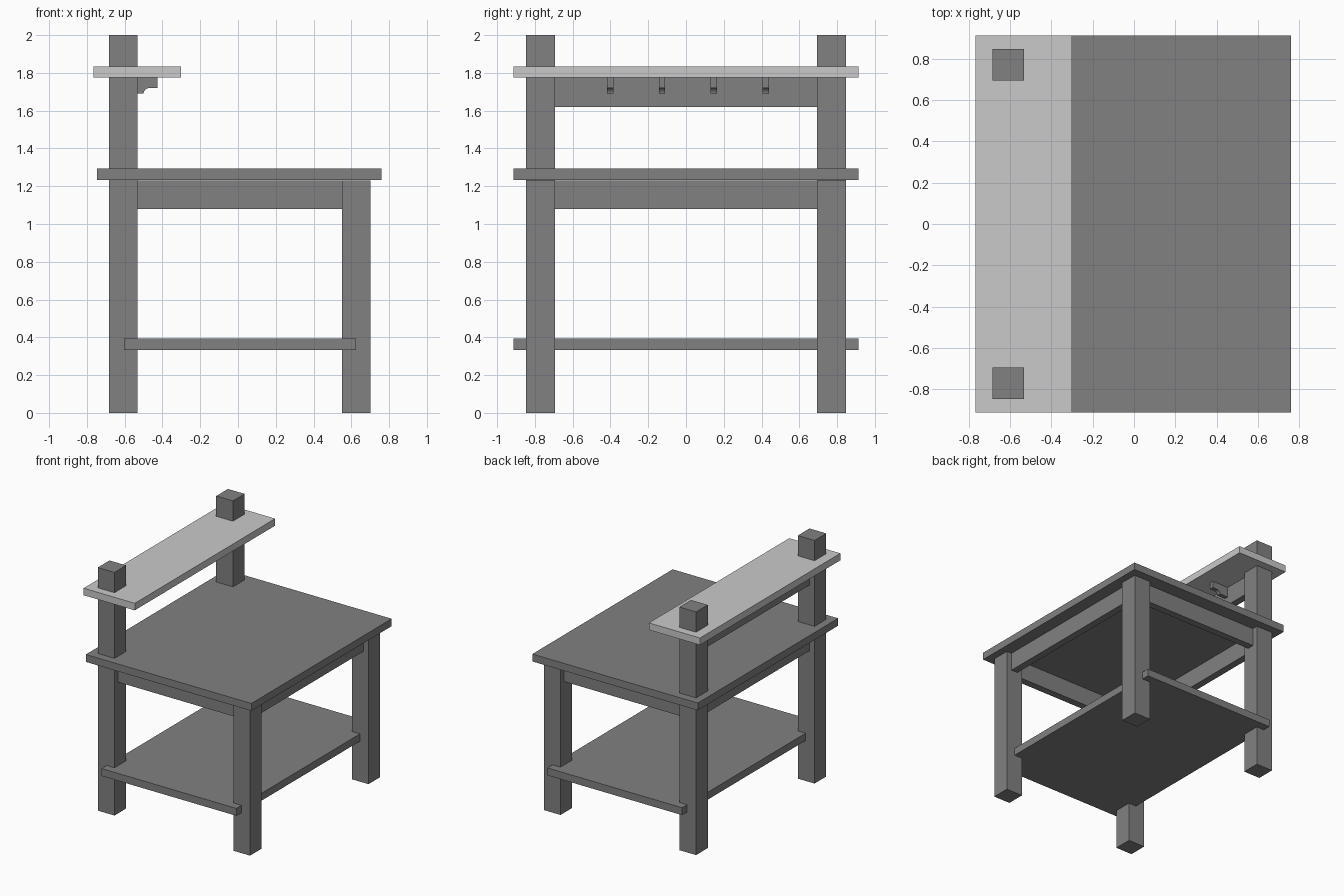
import bpy, bmesh, math

if "Cube" in bpy.data.objects:
    bpy.data.objects.remove(bpy.data.objects["Cube"])


def material(name, c):
    m = bpy.data.materials.new(name)
    m.diffuse_color = (c, c, c, 1)
    m.use_nodes = True
    m.node_tree.nodes["Principled BSDF"].inputs["Base Color"].default_value = m.diffuse_color
    return m


DARK = material("dark grey wood", 0.22)
LIGHT = material("light grey wood", 0.59)


def finish(name, bm, mat):
    bmesh.ops.recalc_face_normals(bm, faces=bm.faces[:])
    me = bpy.data.meshes.new(name)
    bm.to_mesh(me)
    bm.free()
    me.materials.append(mat)
    ob = bpy.data.objects.new(name, me)
    bpy.context.collection.objects.link(ob)
    return ob


def box(name, x, y, z, mat=DARK):
    bm = bmesh.new()
    bmesh.ops.create_cube(bm, size=1)
    for v in bm.verts:
        for i, (lo, hi) in enumerate((x, y, z)):
            v.co[i] = lo if v.co[i] < 0 else hi
    return finish(name, bm, mat)


BACK, FRONT = (-0.684, -0.532), (0.55, 0.702)   # leg spans along x
Y_IN, Y_OUT = 0.694, 0.846
WIDE = (-0.912, 0.912)

# Legs and side aprons on both sides
for s, side in ((-1, "near"), (1, "far")):
    y = sorted((s * Y_IN, s * Y_OUT))
    box(side + "_tall_post", BACK, y, (0, 2))
    box(side + "_short_leg", FRONT, y, (0, 1.23))
    box(side + "_side_apron", (BACK[1], FRONT[0]),
        sorted((s * 0.74, s * 0.80)), (1.08, 1.23))

# Long aprons centred on the legs
for name, cx, z0, z1 in (("back_apron", -0.608, 1.08, 1.23),
                         ("front_apron", 0.626, 1.08, 1.23),
                         ("shelf_rail", -0.608, 1.62, 1.777)):
    box(name, (cx - 0.03, cx + 0.03), (-Y_IN, Y_IN), (z0, z1))

# Boards
box("table_top", (-0.746, 0.76), WIDE, (1.232, 1.293))
box("lower_shelf", (-0.603, 0.624), WIDE, (0.332, 0.393))
box("upper_shelf", (-0.766, -0.301), WIDE, (1.775, 1.833), LIGHT)

# Shelf brackets with a rounded inner corner
arc = [(-0.47 - 0.03 * math.sin(a), 1.69 + 0.03 * math.cos(a))
       for a in (i * math.pi / 8 for i in range(5))]
profile = [(-0.578, 1.777), (-0.427, 1.777), (-0.427, 1.72)] + arc + [(-0.578, 1.69)]
for i in range(4):
    y = -0.402 + i * 0.275
    bm = bmesh.new()
    face = bm.faces.new([bm.verts.new((px, y - 0.017, pz)) for px, pz in profile])
    ext = bmesh.ops.extrude_face_region(bm, geom=[face])
    new = [v for v in ext["geom"] if isinstance(v, bmesh.types.BMVert)]
    bmesh.ops.translate(bm, verts=new, vec=(0, 0.034, 0))
    finish("shelf_bracket_%d" % (i + 1), bm, DARK)
